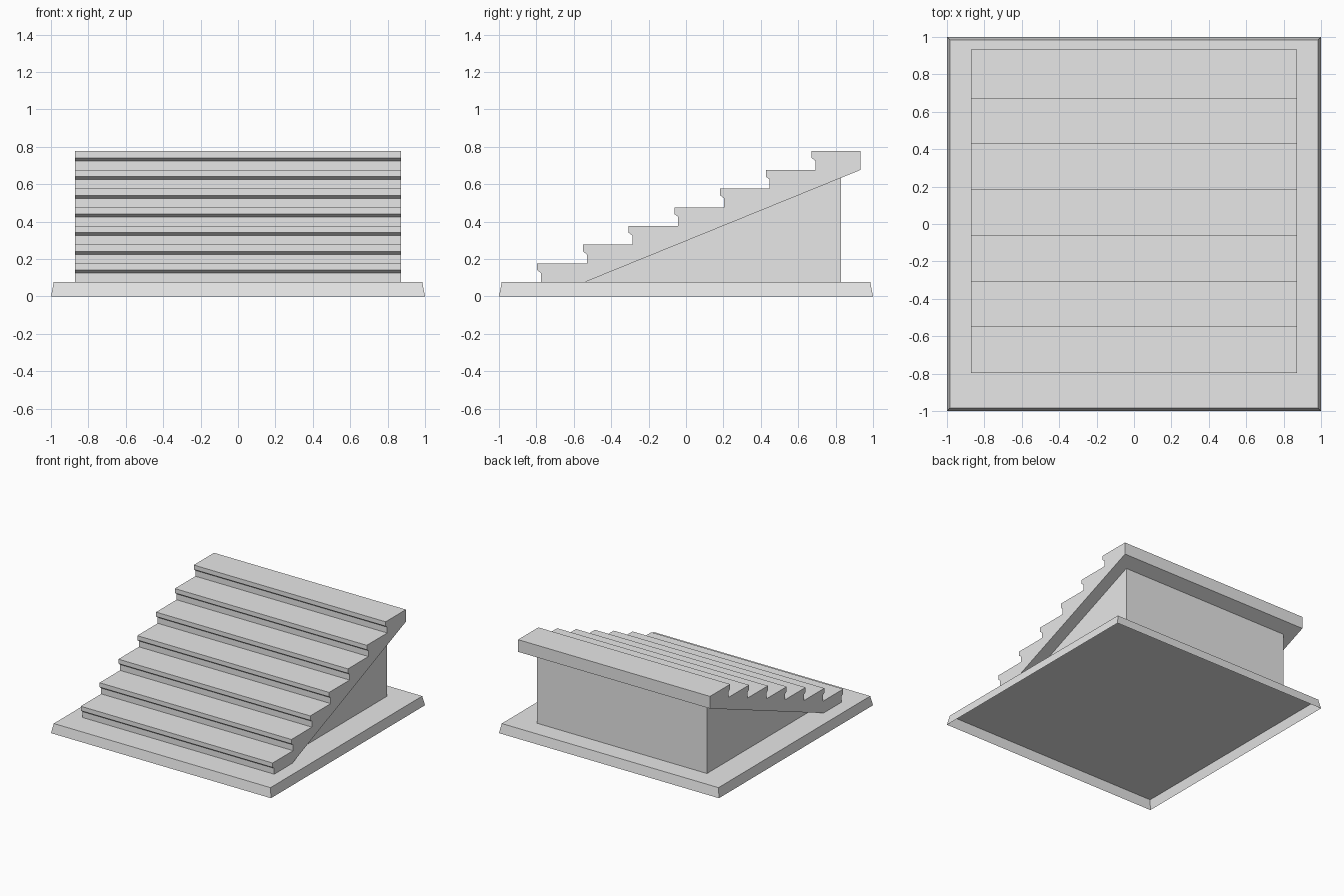
import bpy
import bmesh

cube = bpy.data.objects.get("Cube")
if cube:
    bpy.data.objects.remove(cube, do_unlink=True)

GREY = (0.8, 0.8, 0.8, 1.0)
grey = bpy.data.materials.new("plain_grey")
grey.use_nodes = True
grey.diffuse_color = GREY
grey.node_tree.nodes["Principled BSDF"].inputs["Base Color"].default_value = GREY


def finish(name, bm):
    """Turn a bmesh into a flat shaded object."""
    bmesh.ops.recalc_face_normals(bm, faces=bm.faces)
    mesh = bpy.data.meshes.new(name)
    bm.to_mesh(mesh)
    bm.free()
    mesh.materials.append(grey)
    obj = bpy.data.objects.new(name, mesh)
    bpy.context.collection.objects.link(obj)
    return obj


def extrude_profile(name, profile, half_width):
    """Sweep a (y, z) side profile across the width."""
    bm = bmesh.new()
    face = bm.faces.new([bm.verts.new((-half_width, y, z)) for y, z in profile])
    swept = bmesh.ops.extrude_face_region(bm, geom=[face], use_keep_orig=True)
    moved = [v for v in swept["geom"] if isinstance(v, bmesh.types.BMVert)]
    bmesh.ops.translate(bm, verts=moved, vec=(2 * half_width, 0, 0))
    return finish(name, bm)


BASE_TOP = 0.077
STEPS = 7
RISE = 0.1
RUN = 0.2445
FIRST_NOSE = -0.796
BACK = 0.934

# Base plate: tapered sides, hollow underneath
bm = bmesh.new()
bmesh.ops.create_cube(bm, size=2)
for v in bm.verts:
    if v.co.z > 0:
        v.co = (v.co.x * 0.985, v.co.y * 0.985, BASE_TOP)
    else:
        v.co.z = 0
bm.normal_update()
underside = [f for f in bm.faces if f.normal.z < -0.9]
bmesh.ops.delete(bm, geom=underside, context="FACES_ONLY")
finish("base_plate", bm)

# Staircase: overhanging nosings above a sloping underside
profile = []
for i in range(STEPS):
    nose = FIRST_NOSE + i * RUN
    bottom = BASE_TOP + i * RISE
    tread = bottom + RISE
    profile += [(nose + 0.021, bottom), (nose + 0.021, tread - 0.052),
                (nose, tread - 0.036), (nose, tread)]
profile += [(BACK, BASE_TOP + STEPS * RISE), (BACK, 0.677), (-0.54, BASE_TOP)]
extrude_profile("staircase", profile, 0.872)

# Support wedge: set in from the staircase sides
SUPPORT_BACK = 0.83
slope = (0.677 - BASE_TOP) / (BACK + 0.54)
support_top = BASE_TOP + slope * (SUPPORT_BACK + 0.54)
extrude_profile("support_wedge",
                [(-0.54, BASE_TOP), (SUPPORT_BACK, BASE_TOP), (SUPPORT_BACK, support_top)],
                0.772)
